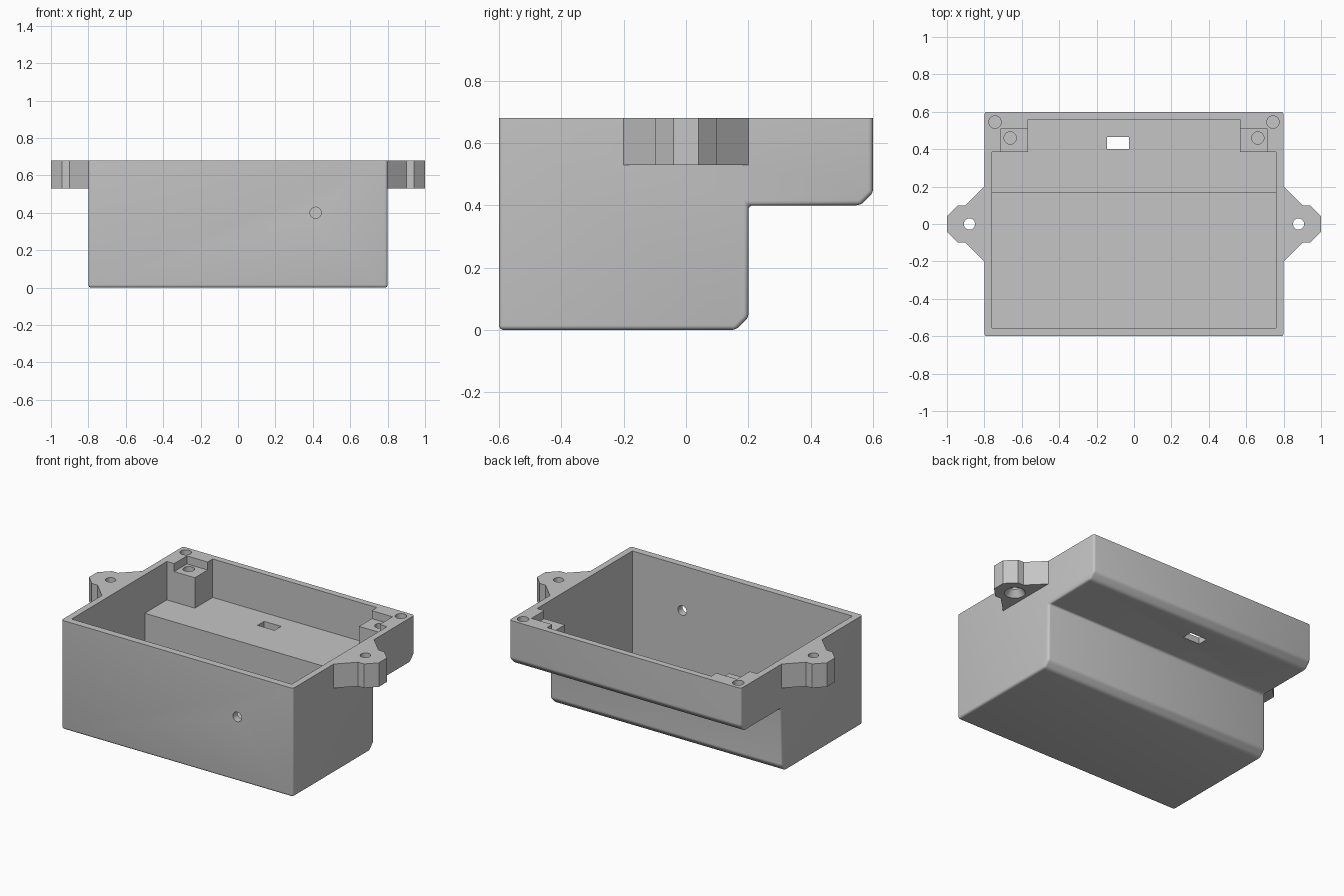
import bpy
import bmesh
from math import radians
from mathutils import Matrix, Vector

cube = bpy.data.objects.get("Cube")
if cube:
    bpy.data.objects.remove(cube, do_unlink=True)

grey = bpy.data.materials.new("plain grey plastic")
grey.use_nodes = True
colour = (0.56, 0.56, 0.56, 1)
grey.diffuse_color = colour
grey.node_tree.nodes["Principled BSDF"].inputs["Base Color"].default_value = colour

TOP = 0.68


def add_object(name, bm):
    bmesh.ops.recalc_face_normals(bm, faces=bm.faces)
    mesh = bpy.data.meshes.new(name)
    bm.to_mesh(mesh)
    bm.free()
    mesh.materials.append(grey)
    obj = bpy.data.objects.new(name, mesh)
    bpy.context.collection.objects.link(obj)
    return obj


def prism(points, start, end):
    """Extrude a list of 3D points from an offset start to an offset end."""
    bm = bmesh.new()
    start, end = Vector(start), Vector(end)
    face = bm.faces.new([bm.verts.new(Vector(p) + start) for p in points])
    out = bmesh.ops.extrude_face_region(bm, geom=[face])
    moved = [v for v in out["geom"] if isinstance(v, bmesh.types.BMVert)]
    bmesh.ops.translate(bm, verts=moved, vec=end - start)
    return bm


def side_prism(profile, half_width):
    return prism([(0, y, z) for y, z in profile], (-half_width, 0, 0), (half_width, 0, 0))


def box(x0, x1, y0, y1, z0, z1):
    pts = [(x0, y0, 0), (x1, y0, 0), (x1, y1, 0), (x0, y1, 0)]
    return prism(pts, (0, 0, z0), (0, 0, z1))


def cone(x, y, z0, z1, r0, r1, turn=Matrix()):
    bm = bmesh.new()
    place = Matrix.Translation((x, y, (z0 + z1) / 2)) @ turn
    bmesh.ops.create_cone(bm, cap_ends=True, segments=32, radius1=r0, radius2=r1,
                          depth=z1 - z0, matrix=place)
    return bm


def cut(obj, bm):
    cutter = add_object("cutter", bm)
    cutter.hide_render = True
    mod = obj.modifiers.new("cut", "BOOLEAN")
    mod.operation, mod.solver, mod.object = "DIFFERENCE", "EXACT", cutter
    bpy.context.view_layer.objects.active = obj
    bpy.ops.object.modifier_apply(modifier=mod.name)
    bpy.data.objects.remove(cutter, do_unlink=True)


def finish(obj):
    bpy.ops.object.select_all(action="DESELECT")
    obj.select_set(True)
    bpy.context.view_layer.objects.active = obj
    bpy.ops.object.shade_smooth_by_angle(angle=radians(35))


# Stepped case with softened edges below a crisp rim
bm = side_prism([(-0.6, 0), (0.16, 0), (0.2, 0.04), (0.2, 0.4),
                 (0.56, 0.4), (0.6, 0.44), (0.6, TOP), (-0.6, TOP)], 0.8)
soft = [e for e in bm.edges if min(v.co.z for v in e.verts) < TOP - 0.01]
bmesh.ops.bevel(bm, geom=soft, offset=0.015, segments=4, profile=0.5, affect="EDGES")
case = add_object("case", bm)

# Inside: deep well and shelf, leaving a solid post in each back corner
cut(case, side_prism([(-0.556, 0.04), (0.166, 0.04), (0.166, 0.44),
                      (0.384, 0.44), (0.384, 1), (-0.556, 1)], 0.76))
cut(case, box(-0.567, 0.567, 0.3, 0.56, 0.44, 1))

# Slot in the shelf and round hole in the front wall
cut(case, box(-0.145, -0.028, 0.4, 0.465, 0.3, 0.5))
cut(case, cone(0.415, -0.58, 0.3, 0.5, 0.03, 0.03, Matrix.Rotation(radians(90), 4, "X")))

# Recessed post tops and blind screw holes
for side in (-1, 1):
    xs = sorted((side * 0.5, side * 0.71))
    cut(case, box(xs[0], xs[1], 0.3, 0.51, TOP - 0.05, 1))
    cut(case, cone(side * 0.662, 0.46, 0.48, 0.8, 0.033, 0.033))
    cut(case, cone(side * 0.743, 0.545, 0.48, 0.8, 0.033, 0.033))
finish(case)

# Mounting ears with holes countersunk from below
half = [(0.8, 0.2), (0.9, 0.1), (0.94, 0.1), (1, 0.04)]
outline = half + [(x, -y) for x, y in reversed(half)]
for side, label in ((1, "left"), (-1, "right")):
    ear = add_object(label + "_mounting_ear",
                     prism([(side * x, y, 0) for x, y in outline], (0, 0, 0.53), (0, 0, TOP)))
    cut(ear, cone(side * 0.88, 0, 0.4, 0.8, 0.03, 0.03))
    cut(ear, cone(side * 0.88, 0, 0.52, 0.57, 0.067, 0.03))
    finish(ear)
